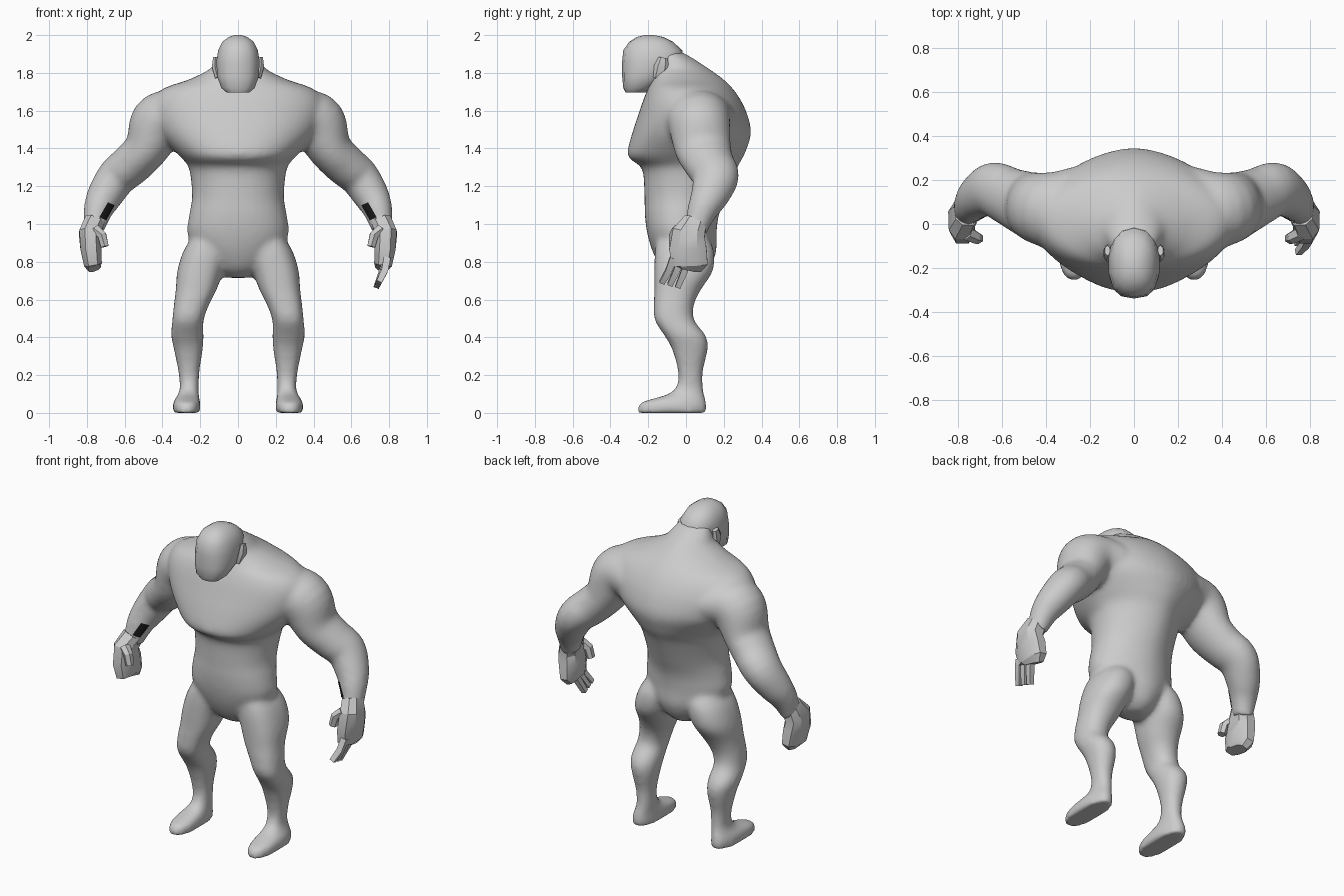
import bpy, bmesh
from math import cos, sin, tau, radians, copysign
from mathutils import Vector

if "Cube" in bpy.data.objects:
    bpy.data.objects.remove(bpy.data.objects["Cube"])

Y = Vector((0, 1, 0))


def refine(rows, m=4):
    """Catmull-Rom interpolation between rows, for smooth organic tubes."""
    out = []
    for i in range(len(rows) - 1):
        a, b, c, d = (rows[min(max(i + k, 0), len(rows) - 1)] for k in (-1, 0, 1, 2))
        for j in range(m):
            t = j / m
            out.append([q + .5 * t * (r - p + t * (2 * p - 5 * q + 4 * r - s + t * (3 * (q - r) + s - p)))
                        for p, q, r, s in zip(a, b, c, d)])
    return out + [list(rows[-1])]


def loft(bm, rows, side=1, n=28, front=2.0, back=2.0, upright=False):
    """Closed tube through rows (x, y, z, half width, half depth)."""
    pts = [Vector((r[0] * side, r[1], r[2])) for r in rows]
    rings = []
    for i, (p, r) in enumerate(zip(pts, rows)):
        t = Vector((0, 0, 1)) if upright else pts[min(i + 1, len(pts) - 1)] - pts[max(i - 1, 0)]
        t.normalize()
        u = Y.cross(t).normalized()
        v = t.cross(u)
        ring = []
        for k in range(n):
            a = tau * (k + 0.5) / n
            power = back if sin(a) > 0 else front
            c, s = (copysign(abs(f) ** (2 / power), f) for f in (cos(a), sin(a)))
            ring.append(bm.verts.new(p + u * c * r[3] + v * s * r[4]))
        rings.append(ring)
    faces = [bm.faces.new(rings[0]), bm.faces.new(rings[-1])]
    for a, b in zip(rings, rings[1:]):
        for k in range(n):
            m = (k + 1) % n
            faces.append(bm.faces.new((a[k], a[m], b[m], b[k])))
    bmesh.ops.recalc_face_normals(bm, faces=faces)


def slices(rows):
    """(z, centre x, half width, front y, back y) -> loft rows."""
    return [(x, (f + b) / 2, z, w, (b - f) / 2) for z, x, w, f, b in rows]


def make(name, bm, angle=None):
    me = bpy.data.meshes.new(name)
    bm.to_mesh(me)
    bm.free()
    ob = bpy.data.objects.new(name, me)
    bpy.context.collection.objects.link(ob)
    bpy.ops.object.select_all(action='DESELECT')
    ob.select_set(True)
    bpy.context.view_layer.objects.active = ob
    if angle:
        bpy.ops.object.shade_smooth_by_angle(angle=radians(angle))
    return ob


torso = slices([
    (.715, 0, .06, -.06, .06), (.76, 0, .13, -.125, .12), (.85, 0, .22, -.175, .16),
    (.95, 0, .268, -.205, .162), (1.05, 0, .258, -.218, .175), (1.15, 0, .243, -.22, .212),
    (1.29, 0, .258, -.232, .268), (1.34, 0, .29, -.292, .295), (1.38, 0, .33, -.31, .315),
    (1.48, 0, .42, -.285, .345), (1.58, 0, .46, -.252, .325), (1.66, 0, .45, -.225, .288),
    (1.72, 0, .39, -.20, .245), (1.765, 0, .26, -.18, .20), (1.82, 0, .15, -.17, .125),
    (1.87, 0, .115, -.16, .05), (1.91, 0, .085, -.16, -.02)])
leg = slices([
    (.99, .14, .05, -.10, .06), (.92, .15, .10, -.15, .12),
    (.85, .17, .122, -.165, .15), (.75, .20, .122, -.168, .142), (.65, .222, .108, -.168, .078),
    (.57, .247, .093, -.17, .042), (.49, .265, .083, -.165, .045), (.41, .268, .086, -.115, .105),
    (.34, .263, .077, -.075, .116), (.22, .26, .056, -.042, .09), (.14, .258, .05, -.05, .09),
    (.10, .262, .054, -.095, .098), (.075, .268, .065, -.175, .103), (.05, .272, .073, -.247, .11),
    (0, .272, .075, -.257, .113)])
arm = [(.10, .06, 1.53, .09, .21), (.24, .06, 1.56, .13, .205), (.34, .06, 1.565, .145, .185),
       (.42, .07, 1.53, .155, .165),
       (.485, .09, 1.40, .118, .15), (.565, .125, 1.315, .112, .133), (.64, .157, 1.25, .106, .124),
       (.705, .125, 1.15, .095, .102), (.738, .09, 1.08, .08, .083), (.758, .06, 1.0, .062, .067),
       (.765, .05, .97, .06, .066)]

# body: torso, legs and arms fused into one smooth skin
bm = bmesh.new()
loft(bm, refine(torso), n=48, front=2.2, back=1.75, upright=True)
for s in (1, -1):
    loft(bm, refine(leg), s, front=2.5, back=2.1, upright=True)
    loft(bm, refine(arm), s)
body = make("body", bm)
rm = body.modifiers.new("fuse", 'REMESH')
rm.mode = 'VOXEL'
rm.voxel_size = .014
rm.use_smooth_shade = True
sm = body.modifiers.new("soften", 'SMOOTH')
sm.factor = .5
sm.iterations = 12

# head with a broad, slightly creased face
bm = bmesh.new()
loft(bm, slices([
    (1.695, 0, .06, -.32, -.21), (1.72, 0, .09, -.332, -.18), (1.78, 0, .112, -.338, -.08),
    (1.86, 0, .117, -.338, -.01), (1.92, 0, .107, -.332, -.02), (1.965, 0, .085, -.30, -.07),
    (1.99, 0, .05, -.26, -.12), (2.0, 0, .02, -.22, -.17)]), n=14, front=2.5, back=2.3, upright=True)
make("head", bm, 40)

for s, label in ((1, "left"), (-1, "right")):
    # ear flap
    bm = bmesh.new()
    loft(bm, [(.108, -.15, 1.77, .014, .025), (.122, -.13, 1.83, .018, .04),
              (.12, -.12, 1.88, .014, .025)], s, n=6)
    make(label + "_ear", bm, 30)

    # low-poly palm with a stub thumb
    bm = bmesh.new()
    loft(bm, [(.762, .05, 1.01, .058, .066), (.785, .015, .95, .06, .092),
              (.778, .01, .87, .06, .105), (.768, .02, .785, .05, .10),
              (.76, .015, .765, .035, .07)], s, n=8, front=2.6, back=2.6)
    loft(bm, [(.755, -.04, .97, .03, .035), (.72, -.06, .94, .027, .03),
              (.705, -.065, .88, .024, .026)], s, n=6)
    make(label + "_hand", bm, 30)

    # dark patch on the forearm, laid onto the skin
    bm = bmesh.new()
    q = [bm.verts.new((x * s, -.15, z)) for x, z in
         ((.70, 1.02), (.735, 1.035), (.69, 1.115), (.655, 1.10))]
    f = bm.faces.new(q)
    if s < 0:
        f.normal_flip()
    bmesh.ops.subdivide_edges(bm, edges=bm.edges[:], cuts=4, use_grid_fill=True)
    patch = make(label + "_forearm_patch", bm)
    sw = patch.modifiers.new("lay", 'SHRINKWRAP')
    sw.target = body
    sw.wrap_method = 'PROJECT'
    sw.use_project_y = True
    sw.use_positive_direction = True
    sw.wrap_mode = 'ABOVE_SURFACE'
    sw.offset = .003
    mat = bpy.data.materials.get("dark") or bpy.data.materials.new("dark")
    mat.diffuse_color = (.01, .01, .01, 1)
    mat.use_nodes = True
    mat.node_tree.nodes["Principled BSDF"].inputs["Base Color"].default_value = mat.diffuse_color
    patch.data.materials.append(mat)

# square fingers on the open left hand
bm = bmesh.new()
for i in range(3):
    y, x = -.068 + .042 * i, .79 - .006 * i
    loft(bm, [(x, y, .82, .026, .025), (x - .015, y - .025, .75, .025, .024),
              (x - .045, y - .06, .69 - .012 * i, .021, .02)], n=4)
make("left_fingers", bm, 30)
